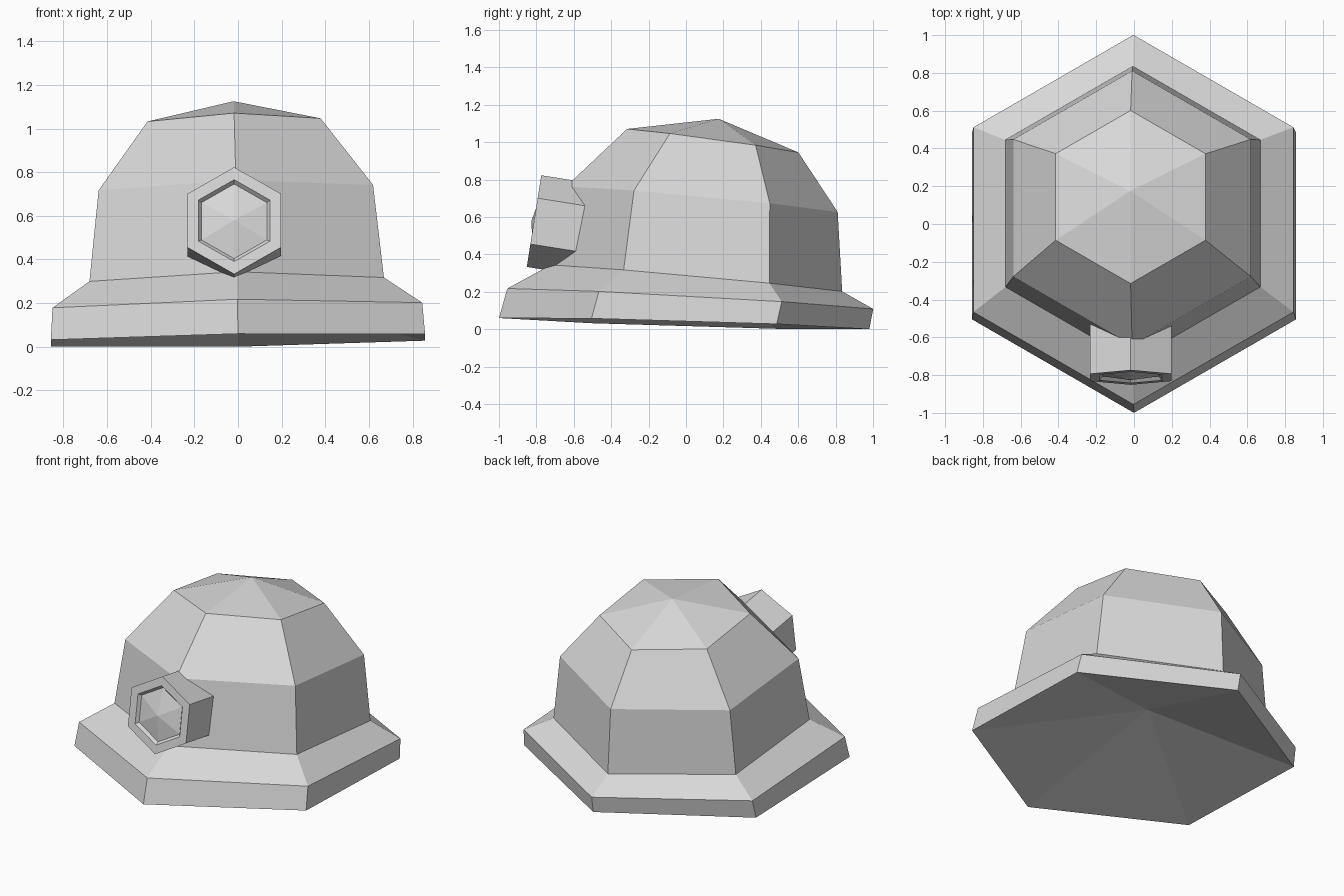
import bpy
import bmesh
from math import radians, sin, cos
from mathutils import Vector

cube = bpy.data.objects.get("Cube")
if cube:
    bpy.data.objects.remove(cube, do_unlink=True)

# One plain grey for every part
grey = bpy.data.materials.new("light_grey")
grey.use_nodes = True
GREY = (0.69, 0.69, 0.69, 1.0)
grey.diffuse_color = GREY
grey.node_tree.nodes["Principled BSDF"].inputs["Base Color"].default_value = GREY


def hexagon(radius, centre, slope=(0, 0)):
    """Six points round a centre, with the plane leaning by slope in x and y."""
    cx, cy, cz = centre
    points = []
    for i in range(6):
        a = radians(90 + 60 * i)
        dx, dy = radius * cos(a), radius * sin(a)
        points.append(Vector((cx + dx, cy + dy, cz + slope[0] * dx + slope[1] * dy)))
    return points


def loft(name, rings, start, end):
    """Join hexagon rings with quads and close both ends with a fan."""
    bm = bmesh.new()
    loops = [[bm.verts.new(p) for p in ring] for ring in rings]
    for low, high in zip(loops, loops[1:]):
        for i in range(6):
            j = (i + 1) % 6
            bm.faces.new((low[i], low[j], high[j], high[i]))
    for loop, tip in ((loops[0], start), (loops[-1], end)):
        centre = bm.verts.new(tip)
        for i in range(6):
            bm.faces.new((loop[i], loop[(i + 1) % 6], centre))
    bmesh.ops.recalc_face_normals(bm, faces=bm.faces)
    mesh = bpy.data.meshes.new(name)
    bm.to_mesh(mesh)
    bm.free()
    mesh.materials.append(grey)
    obj = bpy.data.objects.new(name, mesh)
    bpy.context.collection.objects.link(obj)
    return obj


# Helmet shell: brim bottom, brim top, dome base, dome shoulder, crown
helmet_rings = [
    hexagon(0.99, (0, -0.01, 0.03), (0.015, -0.03)),
    hexagon(0.978, (-0.003, 0.023, 0.163), (0.014, -0.056)),
    hexagon(0.779, (-0.006, 0.056, 0.273), (0.013, -0.091)),
    hexagon(0.726, (-0.01, 0.085, 0.695), (0.02, -0.094)),
    hexagon(0.458, (-0.018, 0.143, 1.008), (0.018, -0.137)),
]
# The underside is hollowed to a shallow point
loft("helmet_shell", helmet_rings, (0, 0.13, 0.24), (-0.02, 0.175, 1.125))

# Headlamp: housing, front rim, recess and pointed lens
lamp_profile = [(0.248, -0.265), (0.248, 0), (0.19, 0), (0.173, -0.02)]
lamp = loft("headlamp", [hexagon(r, (0, 0, d)) for r, d in lamp_profile],
            (0, 0, -0.265), (0, 0, 0.014))
lamp.location = (-0.0175, -0.8125, 0.578)
lamp.rotation_euler.x = radians(81)
